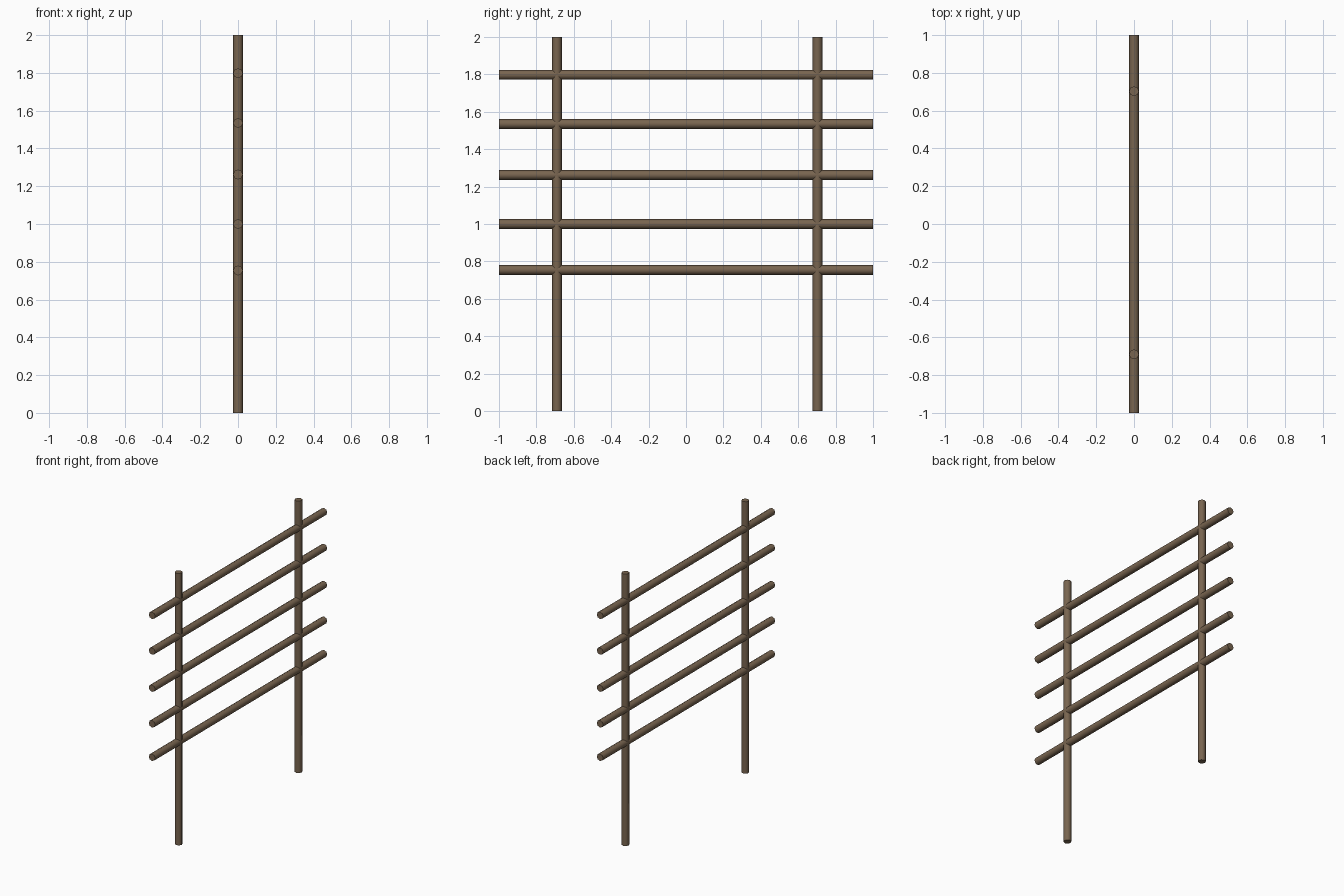
import bpy, math

if "Cube" in bpy.data.objects:
    bpy.data.objects.remove(bpy.data.objects["Cube"])

# single weathered wood colour
wood = bpy.data.materials.new("brown_wood")
wood.diffuse_color = (0.19, 0.13, 0.08, 1)
wood.use_nodes = True
wood.node_tree.nodes["Principled BSDF"].inputs["Base Color"].default_value = wood.diffuse_color
R, SIDES = 0.026, 8


def pole(name, length, loc, rot=(0, 0, 0)):
    bpy.ops.mesh.primitive_cylinder_add(vertices=SIDES, radius=R, depth=length,
                                        location=loc, rotation=rot)
    ob = bpy.context.object
    ob.name = name
    ob.data.materials.append(wood)
    bpy.ops.object.shade_smooth_by_angle(angle=math.radians(50))
    return ob


# upright posts
for name, y in (("near_post", -0.69), ("far_post", 0.703)):
    pole(name, 2.0, (0, y, 1.0))

# horizontal rails passing through the posts
for i, z in enumerate((0.754, 1.0, 1.262, 1.535, 1.798)):
    pole(f"rail_{i + 1}", 2.0, (0, 0, z), (math.pi / 2, 0, 0))
